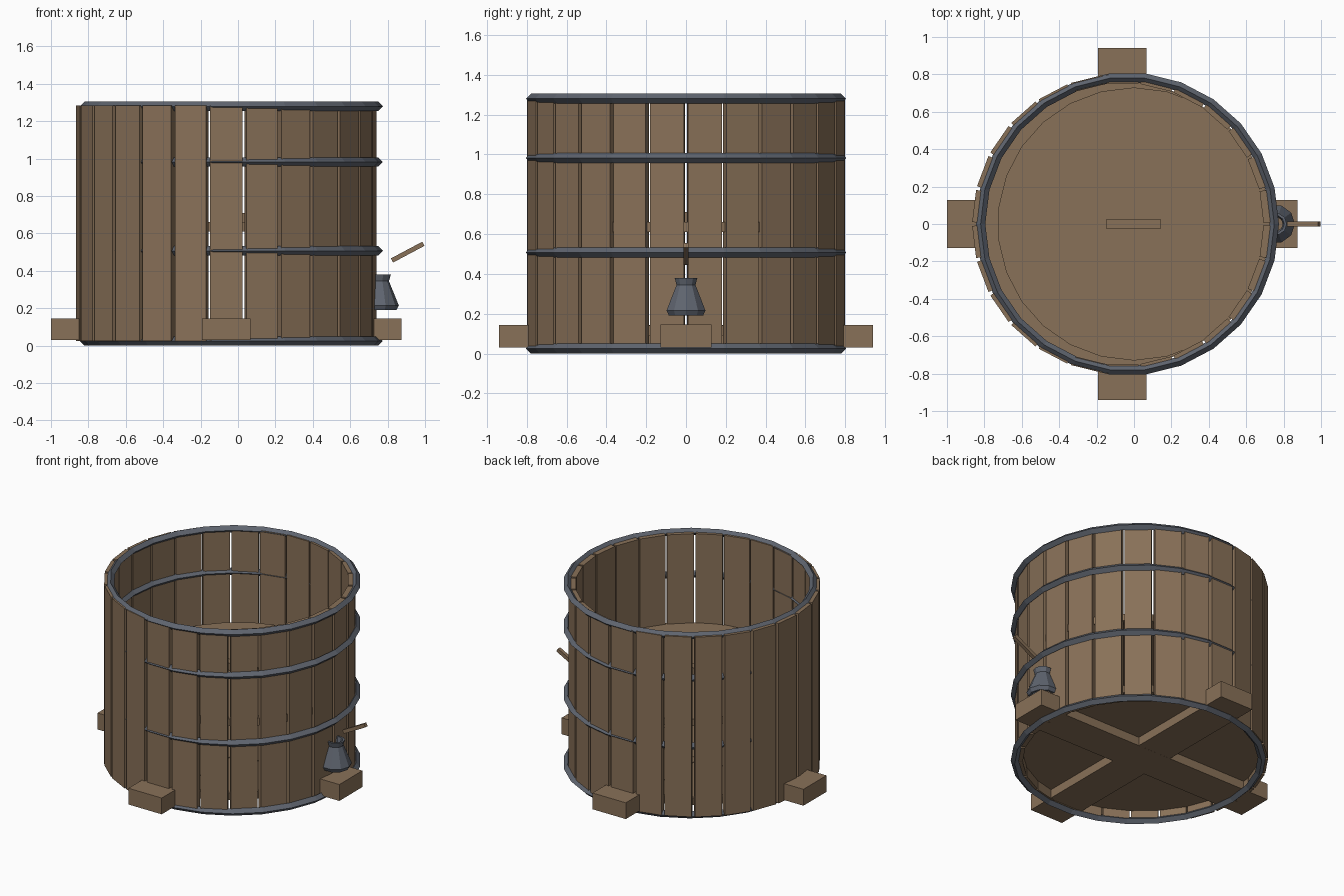
import bpy, math
from math import sin, cos, tau

cube = bpy.data.objects.get("Cube")
if cube:
    bpy.data.objects.remove(cube, do_unlink=True)


def material(name, rgb):
    m = bpy.data.materials.new(name)
    m.use_nodes = True
    m.diffuse_color = (*rgb, 1)
    bsdf = next(n for n in m.node_tree.nodes if n.type == 'BSDF_PRINCIPLED')
    bsdf.inputs["Base Color"].default_value = (*rgb, 1)
    return m


wood = material("warm_wood", (0.25, 0.165, 0.098))
metal = material("grey_iron", (0.115, 0.13, 0.16))


def finish(name, mat):
    ob = bpy.context.object
    ob.name = name
    ob.data.materials.append(mat)
    return ob


def box(name, loc, size, rot=(0, 0, 0), mat=wood):
    bpy.ops.mesh.primitive_cube_add(size=1, location=loc, rotation=rot)
    ob = finish(name, mat)
    ob.scale = size
    return ob


def disc(name, x, z0, z1, radius, sides):
    bpy.ops.mesh.primitive_cylinder_add(vertices=sides, radius=radius, depth=z1 - z0,
                                        location=(x, 0, (z0 + z1) / 2))
    return finish(name, wood)


STAVES = 26
TUB_X = -0.0625
BAND_X = -0.035

# Wall of flat staves with narrow open gaps
outer, inner = 0.798, 0.75
for i in range(STAVES):
    a = tau * (i + 0.5) / STAVES
    r = (outer + inner) / 2
    box(f"stave_{i + 1}", (TUB_X + r * cos(a), r * sin(a), 0.655),
        (outer - inner, 0.172, 1.26), (0, 0, a))

# Iron bands with a diamond section
for name, z in (("bottom", 0.025), ("lower", 0.507), ("upper", 0.982), ("rim", 1.28)):
    bpy.ops.mesh.primitive_torus_add(location=(BAND_X, 0, z), major_segments=STAVES,
                                     minor_segments=4, major_radius=0.785, minor_radius=0.025)
    finish(name + "_band", metal)

# Floor on crossed beams
disc("floor", TUB_X, 0.09, 0.14, 0.765, STAVES)
box("beam_across", (TUB_X, 0, 0.087), (1.875, 0.255, 0.115))
box("beam_along", (TUB_X, 0, 0.087), (0.258, 1.88, 0.114))

# Loose inner lid with its grip
disc("inner_lid", 0, 0.61, 0.66, 0.73, STAVES)
box("lid_grip", (-0.003, 0, 0.685), (0.29, 0.055, 0.05))

# Hollow spout, turned from a profile
profile = [(0.09, 0.19), (0.103, 0.215), (0.05, 0.345), (0.06, 0.38),
           (0.046, 0.38), (0.038, 0.345), (0.08, 0.215), (0.075, 0.19)]
SIDES = 10
n = len(profile)
verts = [(0.757 + r * cos(tau * s / SIDES), r * sin(tau * s / SIDES), z)
         for s in range(SIDES) for r, z in profile]
faces = [(s * n + k, (s + 1) % SIDES * n + k,
          (s + 1) % SIDES * n + (k + 1) % n, s * n + (k + 1) % n)
         for s in range(SIDES) for k in range(n)]
mesh = bpy.data.meshes.new("spout")
mesh.from_pydata(verts, [], faces)
mesh.materials.append(metal)
bpy.context.collection.objects.link(bpy.data.objects.new("spout", mesh))

# Slanted lever above the spout
box("lever", (0.907, 0, 0.5), (0.19, 0.025, 0.025), (0, -math.radians(28), 0))
